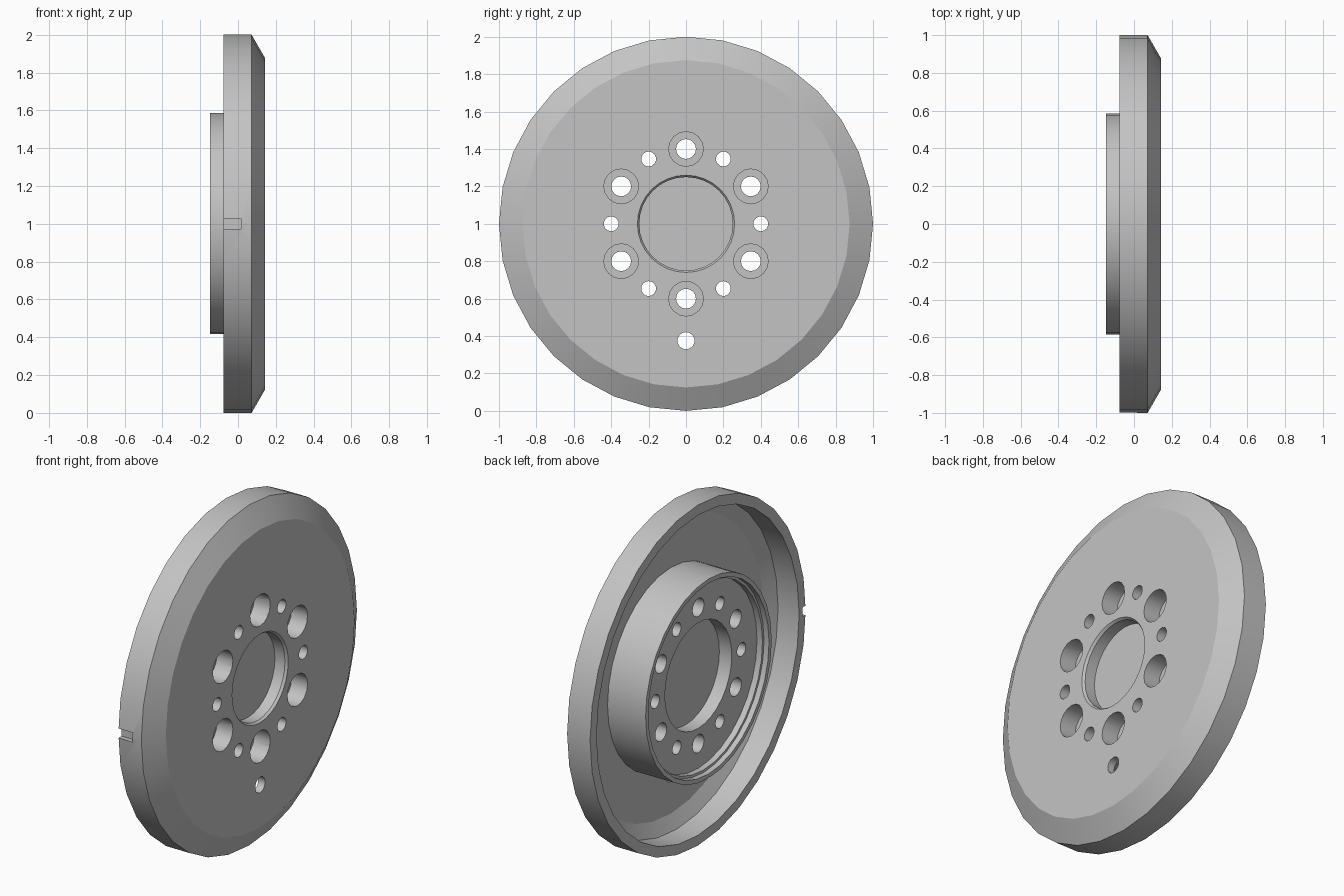
import bpy, bmesh
from math import sin, cos, pi, radians
from mathutils import Matrix, Vector

if "Cube" in bpy.data.objects:
    bpy.data.objects.remove(bpy.data.objects["Cube"], do_unlink=True)

AXIS_Z = 1.0


def lathe(bm, profile, sides, y=0.0, z=AXIS_Z):
    """Revolve (x, radius) points about an x-parallel axis, capping both ends."""
    rings = []
    for x, r in profile:
        rings.append([bm.verts.new((x, y + r * sin(2 * pi * i / sides),
                                    z + r * cos(2 * pi * i / sides)))
                      for i in range(sides)])
    faces = [bm.faces.new(rings[0]), bm.faces.new(rings[-1])]
    for a, b in zip(rings, rings[1:]):
        for i in range(sides):
            j = (i + 1) % sides
            faces.append(bm.faces.new((a[i], a[j], b[j], b[i])))
    bmesh.ops.recalc_face_normals(bm, faces=faces)


def make_object(name, bm):
    mesh = bpy.data.meshes.new(name)
    bm.to_mesh(mesh)
    bm.free()
    obj = bpy.data.objects.new(name, mesh)
    bpy.context.collection.objects.link(obj)
    return obj


grey = bpy.data.materials.new("plain_grey")
grey.use_nodes = True
colour = (0.55, 0.55, 0.55, 1)
grey.diffuse_color = colour
grey.node_tree.nodes["Principled BSDF"].inputs["Base Color"].default_value = colour

# Disc section: front pocket, bevelled face, rim, hollow back, hub, back pocket
section = [
    (.065, .25), (.13, .25), (.144, .26),
    (.144, .875), (.072, 1), (-.077, 1),
    (-.077, .94), (.06, .94), (.1, .86),
    (.1, .585), (-.147, .585), (-.147, .56),
    (-.115, .56), (-.115, .545), (-.08, .545),
    (-.08, .31), (0, .31),
]
bm = bmesh.new()
lathe(bm, section, 32)
disc = make_object("wheel_disc", bm)
disc.data.materials.append(grey)

# Holes: counterbored bolts alternating with plain pins on one circle
bm = bmesh.new()
for k in range(6):
    a = radians(90 + 60 * k)
    lathe(bm, [(-.2, .053), (.04, .053), (.04, .093), (.2, .093)], 16,
          .4 * cos(a), AXIS_Z + .4 * sin(a))
    a = radians(60 * k)
    lathe(bm, [(-.2, .04), (.2, .04)], 14, .4 * cos(a), AXIS_Z + .4 * sin(a))

# Single locating hole below the hub
lathe(bm, [(-.2, .046), (.2, .046)], 14, 0, AXIS_Z - .625)

# Timing notch in the rim edge
bmesh.ops.create_cube(bm, size=1, matrix=Matrix.Translation(Vector((-.04, -1.02, AXIS_Z)))
                      @ Matrix.Diagonal((.11, .1, .055, 1)))
cutter = make_object("hole_cutter", bm)
cutter.data.materials.append(grey)
cutter.hide_render = True

# Cut, then remove the helper
cut = disc.modifiers.new("holes", 'BOOLEAN')
cut.operation = 'DIFFERENCE'
cut.solver = 'EXACT'
cut.object = cutter
bpy.ops.object.select_all(action='DESELECT')
disc.select_set(True)
bpy.context.view_layer.objects.active = disc
bpy.ops.object.modifier_apply(modifier=cut.name)
bpy.data.objects.remove(cutter, do_unlink=True)

bpy.ops.object.shade_smooth_by_angle(angle=radians(26))
